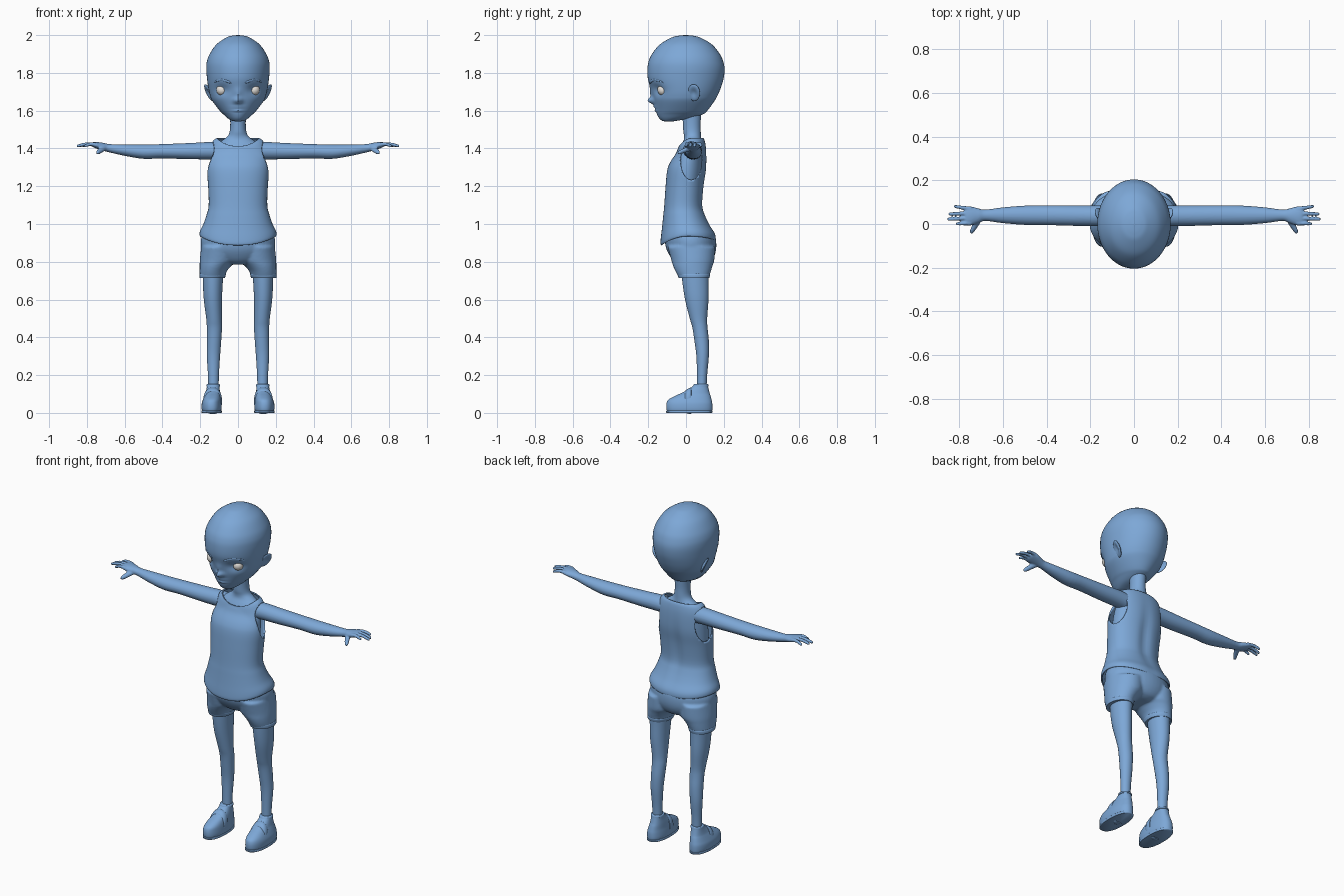
import bpy, bmesh
from math import cos, sin, pi, exp, radians
from mathutils import Matrix, Euler

BLUE = bpy.data.materials.new("blue")
BLUE.diffuse_color = (.205, .39, .68, 1)
WHITE = bpy.data.materials.new("eye_white")
WHITE.diffuse_color = (.80, .77, .73, 1)


def finish(name, bm, mirror=False, warp=None, mat=BLUE):
    if warp:
        for v in bm.verts:
            v.co = warp(*v.co)
    bmesh.ops.recalc_face_normals(bm, faces=bm.faces)
    me = bpy.data.meshes.new(name)
    bm.to_mesh(me)
    bm.free()
    for p in me.polygons:
        p.use_smooth = True
    me.set_sharp_from_angle(angle=radians(50))
    me.materials.append(mat)
    ob = bpy.data.objects.new(name, me)
    bpy.context.collection.objects.link(ob)
    if mirror:
        ob.modifiers.new("Mirror", 'MIRROR').use_mirror_merge = False
    return ob


def loft(name, st, axis=2, n=32, k=4, e=2.0, caps=True, **kw):
    """Smooth skin through stations (t, centre a, centre b, radius a, radius b)."""
    rows = []
    for i in range(len(st) - 1):
        p0, p1, p2, p3 = st[max(i - 1, 0)], st[i], st[i + 1], st[min(i + 2, len(st) - 1)]
        for j in range(k):
            u = j / k
            rows.append([b + u * (c - a) / 2 + u * u * (a - 2.5 * b + 2 * c - d / 2)
                         + u ** 3 * (1.5 * (b - c) + (d - a) / 2)
                         for a, b, c, d in zip(p0, p1, p2, p3)])
    rows.append(st[-1])
    bm = bmesh.new()
    rings = []
    for t, ca, cb, ra, rb in rows:
        ring = []
        for i in range(n):
            c, s = cos(2 * pi * i / n), sin(2 * pi * i / n)
            a = ca + ra * (1 if c > 0 else -1) * abs(c) ** (2 / e)
            b = cb + rb * (1 if s > 0 else -1) * abs(s) ** (2 / e)
            ring.append(bm.verts.new([(t, a, b), (a, t, b), (a, b, t)][axis]))
        rings.append(ring)
    for r, q in zip(rings, rings[1:]):
        for i in range(n):
            m = (i + 1) % n
            bm.faces.new((r[i], r[m], q[m], q[i]))
    if caps:
        bm.faces.new(rings[0])
        bm.faces.new(rings[-1])
    return finish(name, bm, **kw)


def fb(rows, cx=0):
    """Rows (z, half width, front y, back y) to loft stations."""
    return [(z, cx, (f + b) / 2, w, (b - f) / 2) for z, w, f, b in rows]


def ball(name, loc, scale, rot=(0, 0, 0), dent=0, **kw):
    bm = bmesh.new()
    bmesh.ops.create_uvsphere(bm, u_segments=32, v_segments=20, radius=1)
    for v in bm.verts:
        if dent and v.co.x > 0:
            v.co.x -= dent * exp(-(v.co.y ** 2 + v.co.z ** 2) / 0.35)
    bm.transform(Matrix.LocRotScale(loc, Euler(rot), scale))
    return finish(name, bm, mirror=True, **kw)


def fuse(parts, voxel, mirror=False):
    """Melt overlapping parts into one smooth skin."""
    bpy.ops.object.select_all(action='DESELECT')
    for p in parts:
        p.select_set(True)
    bpy.context.view_layer.objects.active = parts[0]
    bpy.ops.object.join()
    ob = parts[0]
    r = ob.modifiers.new("Remesh", 'REMESH')
    r.mode, r.voxel_size, r.use_smooth_shade = 'VOXEL', voxel, True
    s = ob.modifiers.new("Smooth", 'SMOOTH')
    s.factor, s.iterations = 0.5, 4
    if mirror:
        ob.modifiers.new("Mirror", 'MIRROR').use_mirror_merge = False
    return ob


def g(u, s):
    return exp(-(u / s) ** 2)


def clamp(u):
    return max(0.0, min(1.0, u))


# Head with eye sockets, nose, lips
def face(x, y, z):
    if y < 0:
        y += (0.018 * g(abs(x) - 0.085, 0.035) * g(z - 1.71, 0.028)
              - 0.030 * g(x, 0.02) * g(z - 1.652, 0.018)
              - 0.010 * g(x, 0.015) * g(z - 1.69, 0.03)
              - 0.008 * g(x, 0.028) * (g(z - 1.619, 0.007) + g(z - 1.600, 0.007)))
    return x, y, z


loft("head", fb([
    (1.543, .012, -.11, -.07), (1.547, .033, -.127, -.045), (1.56, .055, -.142, .03),
    (1.58, .077, -.153, .088), (1.60, .097, -.158, .113), (1.65, .135, -.170, .150),
    (1.68, .148, -.177, .167), (1.72, .157, -.188, .184), (1.77, .164, -.202, .199),
    (1.82, .168, -.204, .204), (1.86, .165, -.198, .197), (1.90, .150, -.180, .179),
    (1.95, .115, -.139, .138), (1.985, .066, -.081, .08), (1.996, .036, -.044, .043),
    (2.0, .004, -.005, .005)]), n=72, k=7, warp=face)

# Eyes, brows, ears
ball("eye", (.085, -.121, 1.71), (.03, .03, .03), mat=WHITE)
loft("eyebrow", [(.035, -.187, 1.745, .003, .003), (.05, -.185, 1.753, .007, .007),
                 (.085, -.166, 1.763, .007, .007), (.115, -.138, 1.757, .006, .005),
                 (.128, -.121, 1.748, .002, .002)], axis=0, n=12, mirror=True)
ball("ear", (.154, .042, 1.695), (.012, .034, .049),
     (radians(-12), radians(24), radians(-22)), dent=1.1)

# Neck and upper body under the vest
loft("neck_and_torso", fb([
    (1.12, .13, -.09, .072), (1.2, .135, -.09, .078), (1.3, .136, -.08, .09),
    (1.38, .13, -.045, .09), (1.42, .113, -.025, .086), (1.445, .08, -.012, .081),
    (1.465, .055, -.01, .079), (1.49, .044, -.014, .078), (1.53, .041, -.016, .077),
    (1.58, .043, -.02, .08), (1.62, .05, -.02, .08)]), n=40)


# Sleeveless vest with curved hem, neckline and spine groove
def drape(x, y, z):
    hem = ((y - .012) / .147) ** 2 * clamp((1.05 - z) / .115)
    neck = clamp((.03 - y) / .07) ** 2 * clamp((z - 1.3) / .155)
    z2 = z - hem * (.05 if y < 0 else .02) - .045 * neck
    if y > .03:
        y -= .012 * g(x, .03) * g(z - 1.17, .16)
    return x, y, z2


vest = loft("vest", fb([
    (.935, .201, -.132, .157), (.945, .204, -.135, .159), (.965, .2, -.133, .153),
    (1.0, .183, -.127, .127), (1.05, .166, -.12, .102), (1.1, .155, -.115, .09),
    (1.2, .158, -.108, .097), (1.28, .164, -.1, .108), (1.34, .16, -.083, .11),
    (1.4, .149, -.055, .107), (1.44, .132, -.043, .1), (1.455, .112, -.038, .092)]),
    n=64, e=2.2, caps=False, warp=drape)
sol = vest.modifiers.new("Cloth", 'SOLIDIFY')
sol.thickness, sol.offset = .007, -1

# Armhole cutter
hole = loft("armhole_cutter", [(.105, .028, 1.335, .055, .1), (.3, .028, 1.335, .06, .106)],
            axis=0, k=1, mirror=True)
hole.hide_render = True
hole.display_type = 'WIRE'
cut = vest.modifiers.new("Armholes", 'BOOLEAN')
cut.operation, cut.object = 'DIFFERENCE', hole

# Arm, palm, fingers and thumb
arm = [loft("arm", [
    (.08, .035, 1.385, .05, .046), (.15, .037, 1.388, .048, .046), (.25, .038, 1.386, .047, .043),
    (.4, .04, 1.385, .045, .038), (.5, .04, 1.383, .044, .038), (.6, .04, 1.391, .036, .03),
    (.68, .04, 1.401, .026, .022), (.71, .038, 1.408, .033, .021), (.745, .037, 1.416, .043, .018),
    (.768, .037, 1.42, .042, .013), (.776, .037, 1.42, .034, .006)], axis=0)]
for y0, y1, tip in ((.004, .001, .816), (.027, .022, .855), (.049, .046, .849), (.069, .080, .825)):
    arm.append(loft("finger", [
        (.745, y0, 1.419, .011, .011), ((.745 + tip) / 2, (y0 + y1) / 2, 1.423, .009, .0095),
        (tip - .008, y1, 1.414, .0075, .008), (tip, y1, 1.412, .003, .003)], axis=0, n=14))
arm.append(loft("thumb", [
    (.022, .712, 1.402, .019, .016), (-.01, .728, 1.389, .015, .013),
    (-.034, .741, 1.379, .011, .011), (-.045, .744, 1.376, .003, .003)], axis=1, n=16))
fuse(arm, .004, mirror=True)

# Shorts: hips and two legs melted together
shorts = [loft("shorts", fb([
    (.785, .04, -.03, .1), (.80, .12, -.06, .13), (.83, .17, -.085, .15),
    (.87, .193, -.105, .16), (.92, .196, -.113, .158), (.96, .18, -.112, .142)]), n=48)]
for s in (1, -1):
    shorts.append(loft("shorts_leg", [
        (.715, s * .137, .042, .066, .08), (.75, s * .131, .038, .072, .094),
        (.78, s * .119, .036, .084, .105), (.81, s * .105, .036, .097, .114),
        (.88, s * .10, .028, .095, .125)], n=40))
fuse(shorts, .007)
loft("shorts_cuff", [(.714, .137, .042, .067, .081), (.722, .136, .042, .069, .084),
                     (.735, .134, .041, .070, .087), (.738, .134, .041, .066, .083)],
     n=40, k=2, mirror=True)

# Legs
loft("leg", [
    (.80, .13, .048, .058, .076), (.7, .133, .05, .053, .07), (.6, .133, .057, .048, .062),
    (.5, .127, .066, .041, .046), (.45, .125, .074, .04, .04), (.38, .127, .083, .038, .038),
    (.3, .13, .088, .035, .033), (.2, .13, .085, .029, .027), (.1, .13, .083, .027, .025)],
    mirror=True)

# Shoes with sole, strap and ankle rim
loft("shoe", [
    (.008, .14, .019, .050, .119), (.025, .14, .018, .053, .122), (.05, .14, .018, .052, .121),
    (.07, .138, .021, .048, .114), (.09, .135, .036, .043, .094), (.105, .133, .05, .039, .075),
    (.13, .132, .07, .034, .049), (.15, .131, .08, .032, .035)], n=40, e=2.3, mirror=True)
loft("sole", [(0, .14, .018, .052, .120), (.003, .14, .018, .054, .123),
              (.011, .14, .018, .054, .123), (.013, .14, .018, .052, .120)],
     n=40, k=1, e=2.3, mirror=True)
loft("shoe_strap", [(-.006, .135, .058, .046, .050), (-.002, .135, .060, .050, .060),
                    (.024, .134, .064, .049, .071), (.028, .134, .064, .045, .066)],
     axis=1, k=2, e=2.3, mirror=True)
loft("shoe_rim", [(.139, .131, .08, .031, .034), (.141, .131, .079, .036, .041),
                  (.151, .131, .08, .035, .038), (.153, .131, .08, .031, .034)],
     n=40, k=2, mirror=True)
